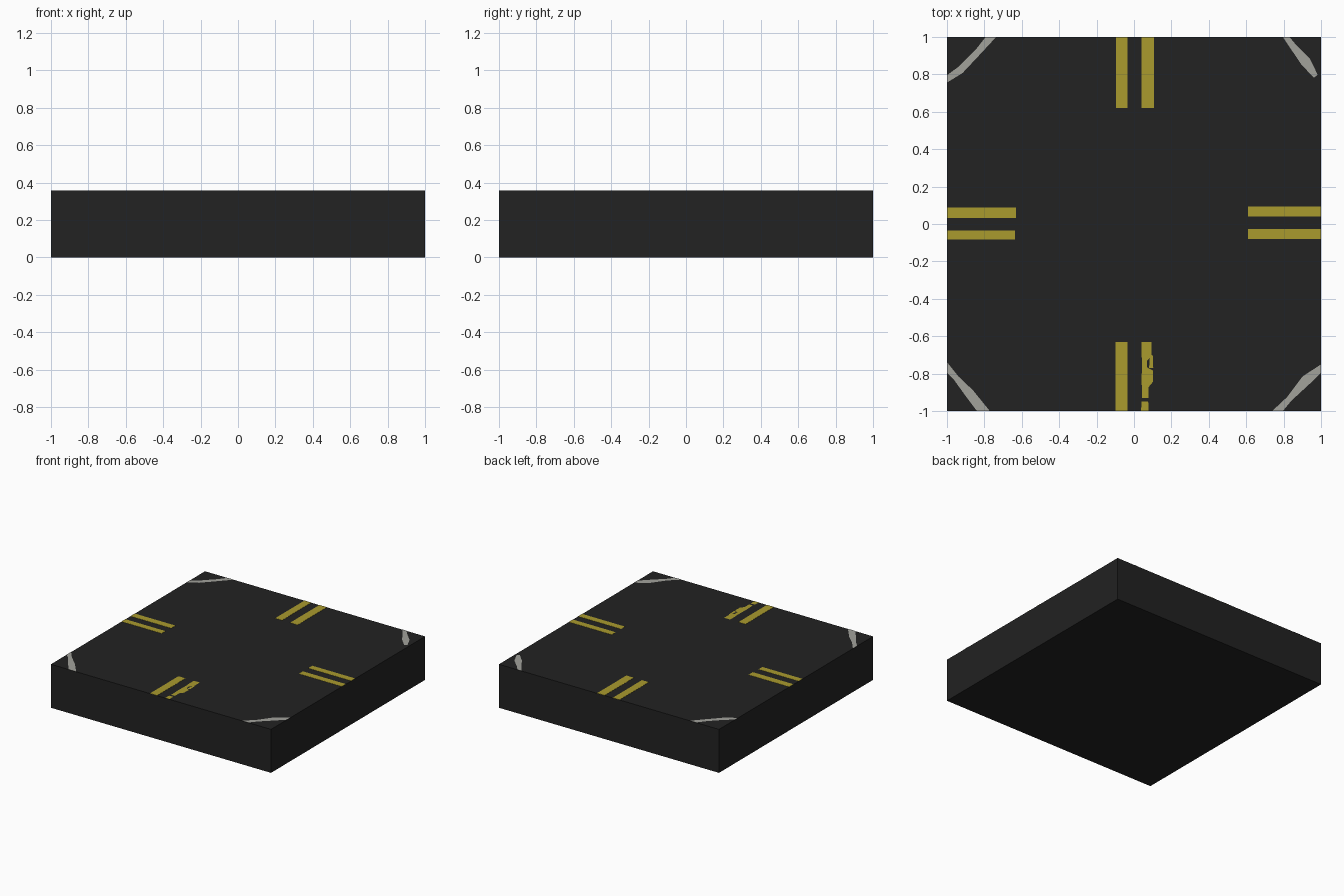
import bpy, bmesh
from mathutils import Vector

if "Cube" in bpy.data.objects:
    bpy.data.objects.remove(bpy.data.objects["Cube"])

TOP = 0.357    # road surface height
PAINT = 0.0015  # paint thickness


def material(name, rgb):
    m = bpy.data.materials.new(name)
    m.diffuse_color = (*rgb, 1)
    m.use_nodes = True
    m.node_tree.nodes["Principled BSDF"].inputs["Base Color"].default_value = m.diffuse_color
    return m


asphalt = material("asphalt", (0.016, 0.016, 0.016))
yellow = material("yellow_paint", (0.402, 0.328, 0.027))
grey = material("grey_paint", (0.36, 0.36, 0.33))


def finish(name, bm, mat):
    bmesh.ops.recalc_face_normals(bm, faces=bm.faces)
    me = bpy.data.meshes.new(name)
    bm.to_mesh(me)
    bm.free()
    me.materials.append(mat)
    ob = bpy.data.objects.new(name, me)
    bpy.context.collection.objects.link(ob)
    return ob


def box(name, x0, x1, y0, y1, z0, z1, mat):
    bm = bmesh.new()
    bmesh.ops.create_cube(bm, size=1)
    for v in bm.verts:
        v.co = (x1 if v.co.x > 0 else x0, y1 if v.co.y > 0 else y0,
                z1 if v.co.z > 0 else z0)
    return finish(name, bm, mat)


def ribbon(name, pts, mat):
    """Flat painted band along (x, y, width) points, trimmed to the tile."""
    left, right = [], []
    for i, (x, y, w) in enumerate(pts):
        a, b = pts[max(i - 1, 0)], pts[min(i + 1, len(pts) - 1)]
        n = Vector((a[1] - b[1], b[0] - a[0])).normalized() * w / 2
        left.append((x + n.x, y + n.y))
        right.append((x - n.x, y - n.y))
    bm = bmesh.new()
    L = [bm.verts.new((*p, TOP + PAINT)) for p in left]
    R = [bm.verts.new((*p, TOP + PAINT)) for p in right]
    for i in range(len(pts) - 1):
        bm.faces.new((R[i], R[i + 1], L[i + 1], L[i]))
    for axis in ((1, 0, 0), (-1, 0, 0), (0, 1, 0), (0, -1, 0)):
        bmesh.ops.bisect_plane(bm, geom=bm.verts[:] + bm.edges[:] + bm.faces[:],
                               plane_co=axis, plane_no=axis, clear_outer=True)
    ob = finish(name, bm, mat)
    if ob.data.polygons[0].normal.z < 0:
        ob.data.flip_normals()


# road slab
box("road_slab", -1, 1, -1, 1, 0, TOP, asphalt)

# double centre lines of each arm
for name, r in {
    "back_line_left": (-0.096, -0.034, 0.62, 1),
    "back_line_right": (0.04, 0.108, 0.62, 1),
    "front_line_left": (-0.1, -0.036, -1, -0.63),
    "left_line_back": (-1, -0.63, 0.032, 0.088),
    "left_line_front": (-1, -0.635, -0.084, -0.034),
    "right_line_back": (0.61, 1, 0.041, 0.093),
    "right_line_front": (0.61, 1, -0.08, -0.028),
}.items():
    box(name, *r, TOP, TOP + PAINT, yellow)

# worn line of the front arm, with a chip near the edge
ribbon("front_line_right", [(0.067, -0.63, 0.055), (0.067, -0.7, 0.055),
                            (0.056, -0.73, 0.026), (0.056, -0.77, 0.028),
                            (0.072, -0.79, 0.062), (0.07, -0.84, 0.062),
                            (0.06, -0.87, 0.036), (0.06, -0.93, 0.034)], yellow)
ribbon("front_line_right_end", [(0.058, -0.95, 0.036), (0.058, -1, 0.04)], yellow)
ribbon("front_line_right_chip", [(0.092, -0.7, 0.016), (0.092, -0.77, 0.022)], yellow)

# worn kerb lines across the corners
ribbon("kerb_back_left", [(-1.03, 0.755, 0.03), (-0.93, 0.822, 0.04),
                          (-0.83, 0.925, 0.035), (-0.74, 1.03, 0.045)], grey)
ribbon("kerb_back_right", [(0.79, 1.03, 0.025), (0.85, 0.95, 0.035),
                           (0.92, 0.865, 0.055), (0.972, 0.79, 0.025)], grey)
ribbon("kerb_front_left", [(-1.02, -0.745, 0.04), (-0.95, -0.825, 0.03),
                           (-0.88, -0.905, 0.05), (-0.79, -1.02, 0.055)], grey)
ribbon("kerb_front_right", [(0.75, -1.02, 0.045), (0.83, -0.935, 0.03),
                            (0.92, -0.835, 0.055), (1.02, -0.755, 0.03)], grey)
